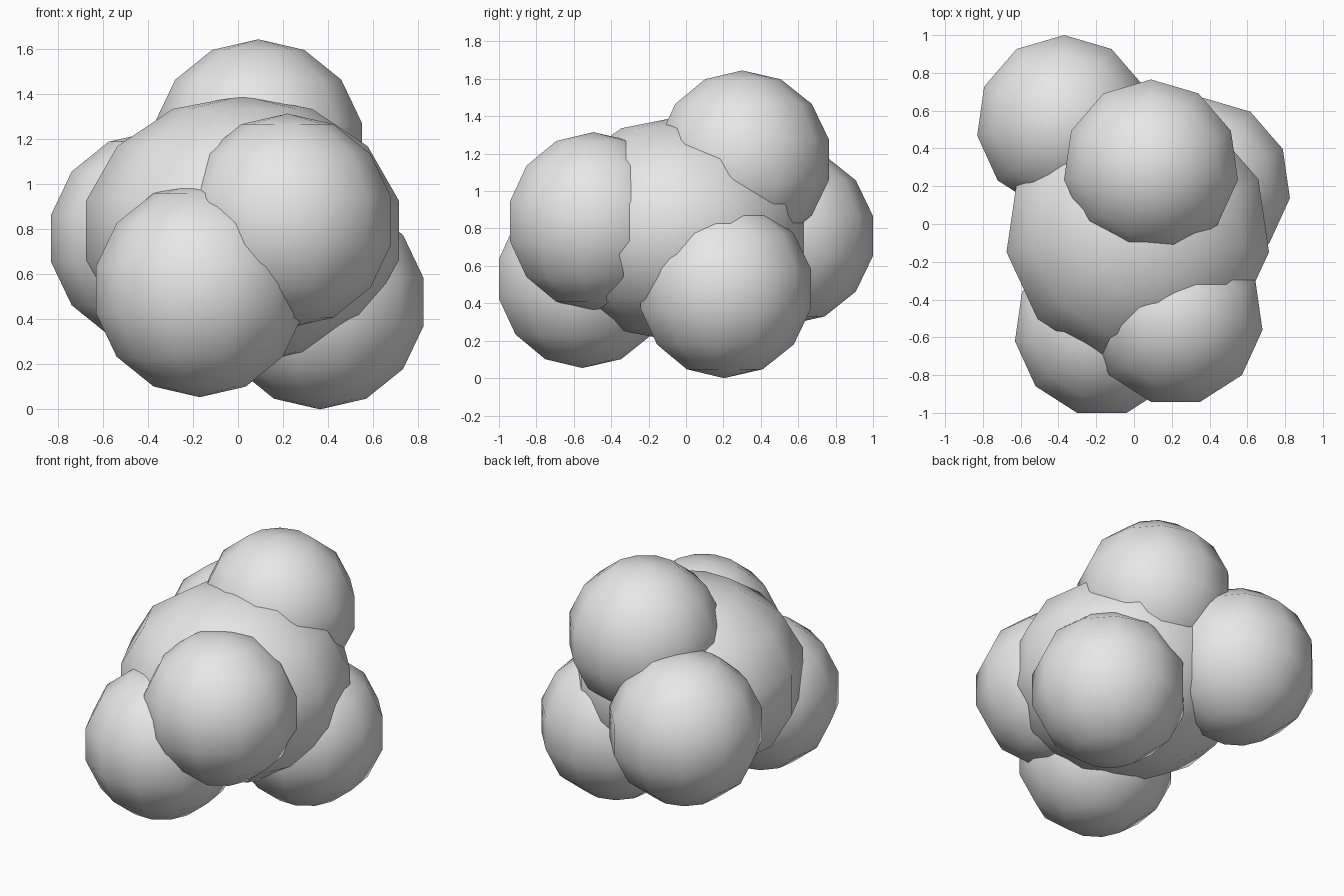
import bpy, bmesh, math

if "Cube" in bpy.data.objects:
    bpy.data.objects.remove(bpy.data.objects["Cube"])

SEGMENTS, RINGS = 11, 7

grey = bpy.data.materials.new("light_grey")
grey.diffuse_color = (0.8, 0.8, 0.8, 1.0)
grey.use_nodes = True
grey.node_tree.nodes["Principled BSDF"].inputs["Base Color"].default_value = grey.diffuse_color


def ball(name, centre, radii):
    """Smooth low-poly globe with poles on z and one meridian facing +y."""
    bm = bmesh.new()
    top = bm.verts.new((0, 0, radii[2]))
    bottom = bm.verts.new((0, 0, -radii[2]))
    rings = []
    for r in range(1, RINGS):
        p = math.pi * r / RINGS
        ring = []
        for s in range(SEGMENTS):
            a = math.pi / 2 + math.tau * s / SEGMENTS
            ring.append(bm.verts.new((radii[0] * math.sin(p) * math.cos(a),
                                      radii[1] * math.sin(p) * math.sin(a),
                                      radii[2] * math.cos(p))))
        rings.append(ring)
    for s in range(SEGMENTS):
        n = (s + 1) % SEGMENTS
        bm.faces.new((top, rings[0][s], rings[0][n]))
        bm.faces.new((bottom, rings[-1][n], rings[-1][s]))
        for upper, lower in zip(rings, rings[1:]):
            bm.faces.new((upper[s], lower[s], lower[n], upper[n]))
    for f in bm.faces:
        f.smooth = True
    mesh = bpy.data.meshes.new(name)
    bm.to_mesh(mesh)
    bm.free()
    mesh.materials.append(grey)
    obj = bpy.data.objects.new(name, mesh)
    obj.location = centre
    bpy.context.collection.objects.link(obj)


# Large, slightly flattened core
ball("core", (0.02, -0.05, 0.795), (0.72, 0.71, 0.60))

# Five equal lobes around the core
R = 0.477
for name, centre in (
    ("top_lobe", (0.09, 0.30, 1.168)),
    ("front_upper_lobe", (0.22, -0.495, 0.838)),
    ("front_lower_lobe", (-0.17, -0.554, 0.531)),
    ("right_lower_lobe", (0.365, 0.203, 0.477)),
    ("back_left_lobe", (-0.37, 0.535, 0.76)),
):
    ball(name, centre, (R, R, R))
